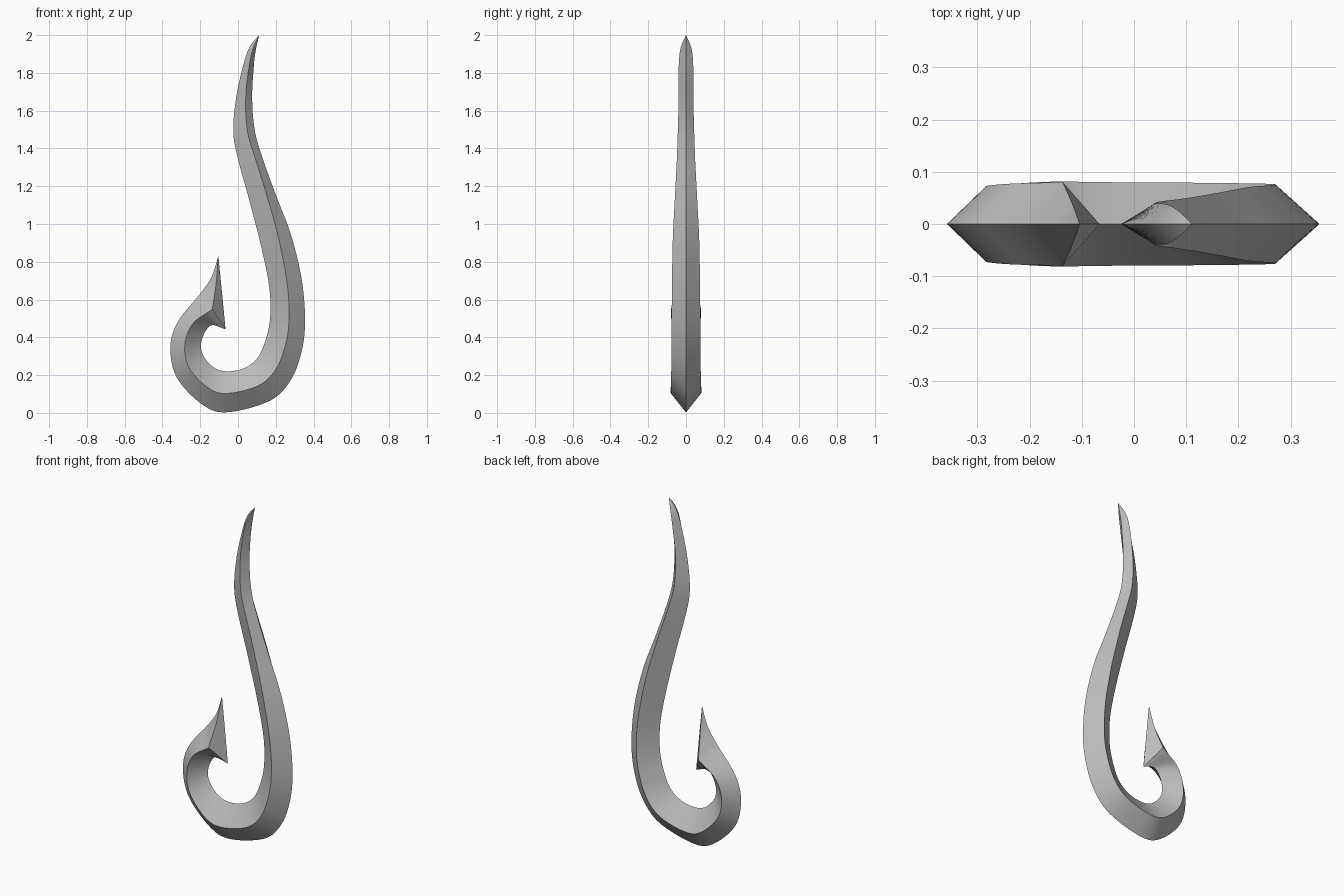
import bpy, bmesh
from math import exp
from mathutils import Vector

if "Cube" in bpy.data.objects:
    bpy.data.objects.remove(bpy.data.objects["Cube"])

# Stations: outer x, z, inner x, z, half thickness
HOOK = [
    (.112, 2.0, .112, 2.0, 0),
    (.096, 1.93, .066, 1.945, .027),
    (.084, 1.84, .033, 1.86, .038),
    (.075, 1.67, -.008, 1.68, .039),
    (.088, 1.50, -.025, 1.50, .043),
    (.130, 1.35, -.004, 1.36, .048),
    (.202, 1.15, .064, 1.11, .059),
    (.278, .95, .125, .87, .070),
    (.335, .72, .165, .67, .074),
    (.355, .50, .171, .52, .076),
    (.338, .33, .153, .41, .077),
    (.280, .175, .108, .298, .078),
    (.170, .065, .035, .238, .079),
    (-.050, .004, -.060, .220, .080),
    (-.180, .038, -.130, .242, .081),
    (-.320, .180, -.187, .310, .075),
    (-.358, .340, -.192, .385, .073),
    (-.320, .480, -.145, .462, .077),
    (-.195, .637, -.066, .443, .080),
]
POINT = [
    HOOK[-1],
    (-.140, .720, -.086, .650, .033),
    (-.104, .830, -.104, .830, 0),
]


def smooth_path(pts, steps):
    """Catmull-Rom through the stations."""
    p = [Vector(q) for q in pts]
    p = [2 * p[0] - p[1]] + p + [2 * p[-1] - p[-2]]
    out = []
    for i in range(1, len(p) - 2):
        a, b, c, d = p[i - 1:i + 3]
        for s in range(steps):
            t = s / steps
            out.append(.5 * (2 * b + (c - a) * t + (2 * a - 5 * b + 4 * c - d) * t ** 2
                             + (3 * b - a - 3 * c + d) * t ** 3))
    return out + [p[-2]]


# Diamond section lofted along hook, then the barbed point
STEPS = 10
rings = smooth_path(HOOK, STEPS)[:-1] + smooth_path(POINT, STEPS)
barb_ring = (len(HOOK) - 1) * STEPS
bm = bmesh.new()
loops = []
for ox, oz, ix, iz, y in rings:
    # Side ridge sits mid-way, nearer the outer edge on the upper shank
    f = .54 + .16 * exp(-((oz - 1.3) / .35) ** 2)
    rx, rz = ix + f * (ox - ix), iz + f * (oz - iz)
    loops.append([bm.verts.new(c) for c in
                  ((ox, 0, oz), (rx, -y, rz), (ix, 0, iz), (rx, y, rz))])
for a, b in zip(loops, loops[1:]):
    for j in range(4):
        n = (j + 1) % 4
        bm.faces.new((a[j], a[n], b[n], b[j])).smooth = True
    for j in range(4):
        bm.edges.get((a[j], b[j])).smooth = False
# Sharp shoulder under the barb
for j in (1, 2):
    bm.edges.get((loops[barb_ring][j], loops[barb_ring][j + 1])).smooth = False
bmesh.ops.remove_doubles(bm, verts=bm.verts, dist=1e-5)
bmesh.ops.recalc_face_normals(bm, faces=bm.faces)
mesh = bpy.data.meshes.new("fish_hook")
bm.to_mesh(mesh)
bm.free()

mat = bpy.data.materials.new("grey")
mat.diffuse_color = (.5, .5, .5, 1)
mat.use_nodes = True
mat.node_tree.nodes["Principled BSDF"].inputs["Base Color"].default_value = mat.diffuse_color
mesh.materials.append(mat)
hook = bpy.data.objects.new("fish_hook", mesh)
bpy.context.collection.objects.link(hook)
